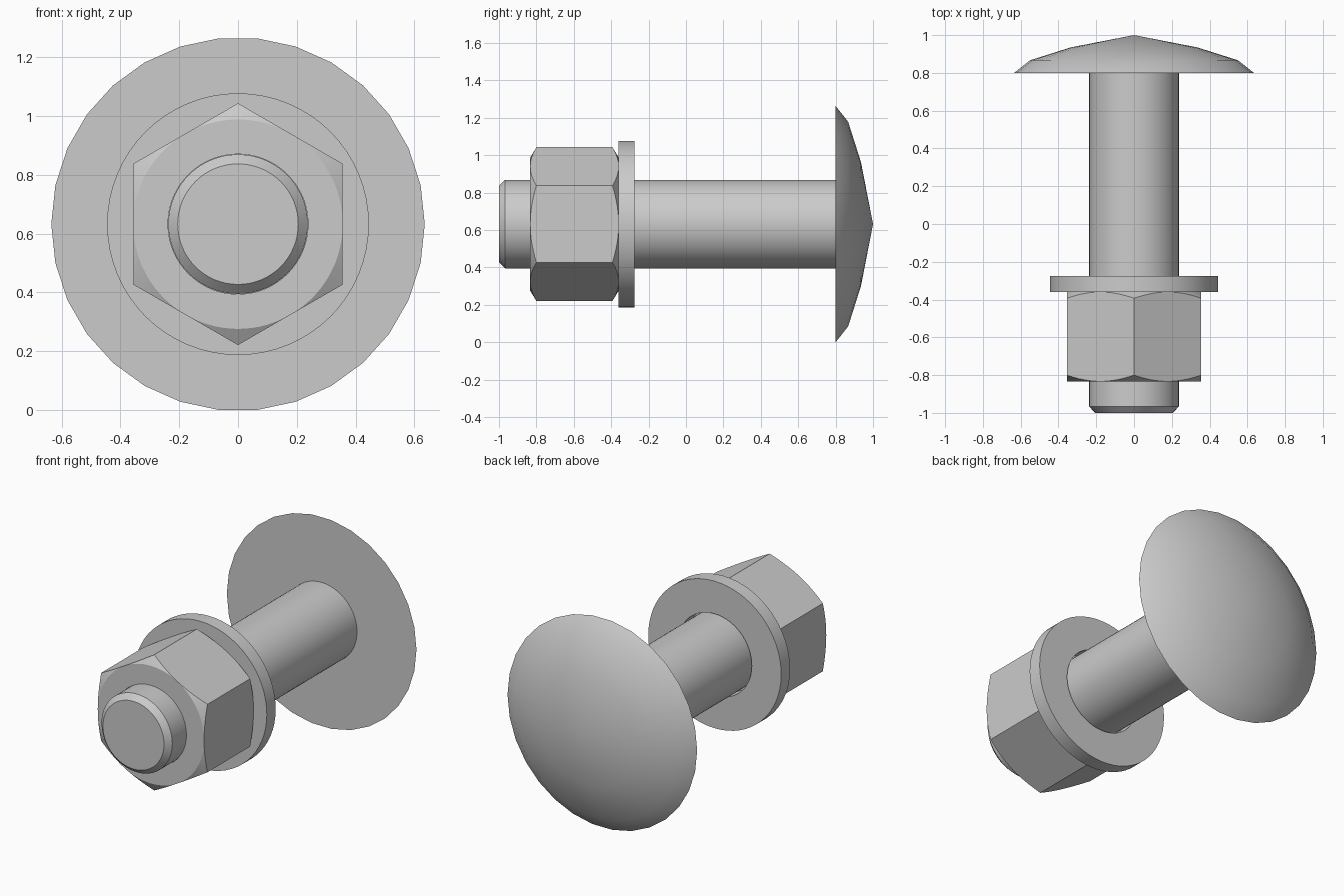
import bpy, bmesh
from math import radians, degrees, cos, sin, pi

if "Cube" in bpy.data.objects:
    bpy.data.objects.remove(bpy.data.objects["Cube"])

AXIS_Z = 0.632      # height of the bolt axis


def lathe(name, rings, n, closed=False):
    """Revolve rings about the y axis; each ring is a function of angle -> (radius, y)."""
    bm = bmesh.new()
    rows = []
    for ring in rings:
        row = []
        for i in range(n):
            a = 2 * pi * i / n
            r, y = ring(a)
            row.append(bm.verts.new((r * cos(a), y, AXIS_Z + r * sin(a))))
        rows.append(row)
    pairs = list(zip(rows, rows[1:]))
    if closed:
        pairs.append((rows[-1], rows[0]))
    for p, q in pairs:
        for i in range(n):
            j = (i + 1) % n
            bm.faces.new((p[i], p[j], q[j], q[i]))
    bmesh.ops.remove_doubles(bm, verts=bm.verts, dist=1e-5)
    bmesh.ops.recalc_face_normals(bm, faces=bm.faces)
    mesh = bpy.data.meshes.new(name)
    bm.to_mesh(mesh)
    bm.free()
    ob = bpy.data.objects.new(name, mesh)
    bpy.context.collection.objects.link(ob)
    bpy.ops.object.select_all(action='DESELECT')
    ob.select_set(True)
    bpy.context.view_layer.objects.active = ob
    bpy.ops.object.shade_smooth_by_angle(angle=radians(30))
    return ob


def circles(points):
    return [lambda a, p=p: p for p in points]


# Domed head, 30 sides
lathe("bolt_head", circles([(0, 0.8), (0.635, 0.8), (0.55, 0.867),
                            (0.335, 0.935), (0, 1.0)]), 30)

# Shank with chamfered end
lathe("bolt_shank", circles([(0, -1.0), (0.205, -1.0), (0.237, -0.967),
                             (0.237, 0.8), (0, 0.8)]), 64)

# Washer with a slightly loose hole
lathe("washer", circles([(0.248, -0.36), (0.445, -0.36),
                         (0.445, -0.275), (0.248, -0.275)]), 64, closed=True)

# Hex nut, corners cut by a cone at both ends
APOTHEM, BORE, FRONT, BACK = 0.356, 0.238, -0.833, -0.36


def hex_radius(a):
    return APOTHEM / cos(radians((degrees(a) - 90 + 1e-7) % 60 - 30))


def corner(y, direction):
    return lambda a: (hex_radius(a), y + direction * 0.6 * (hex_radius(a) - APOTHEM))


lathe("hex_nut", [lambda a: (BORE, FRONT), lambda a: (APOTHEM, FRONT),
                  corner(FRONT, 1), corner(BACK, -1),
                  lambda a: (APOTHEM, BACK), lambda a: (BORE, BACK)], 96, closed=True)
